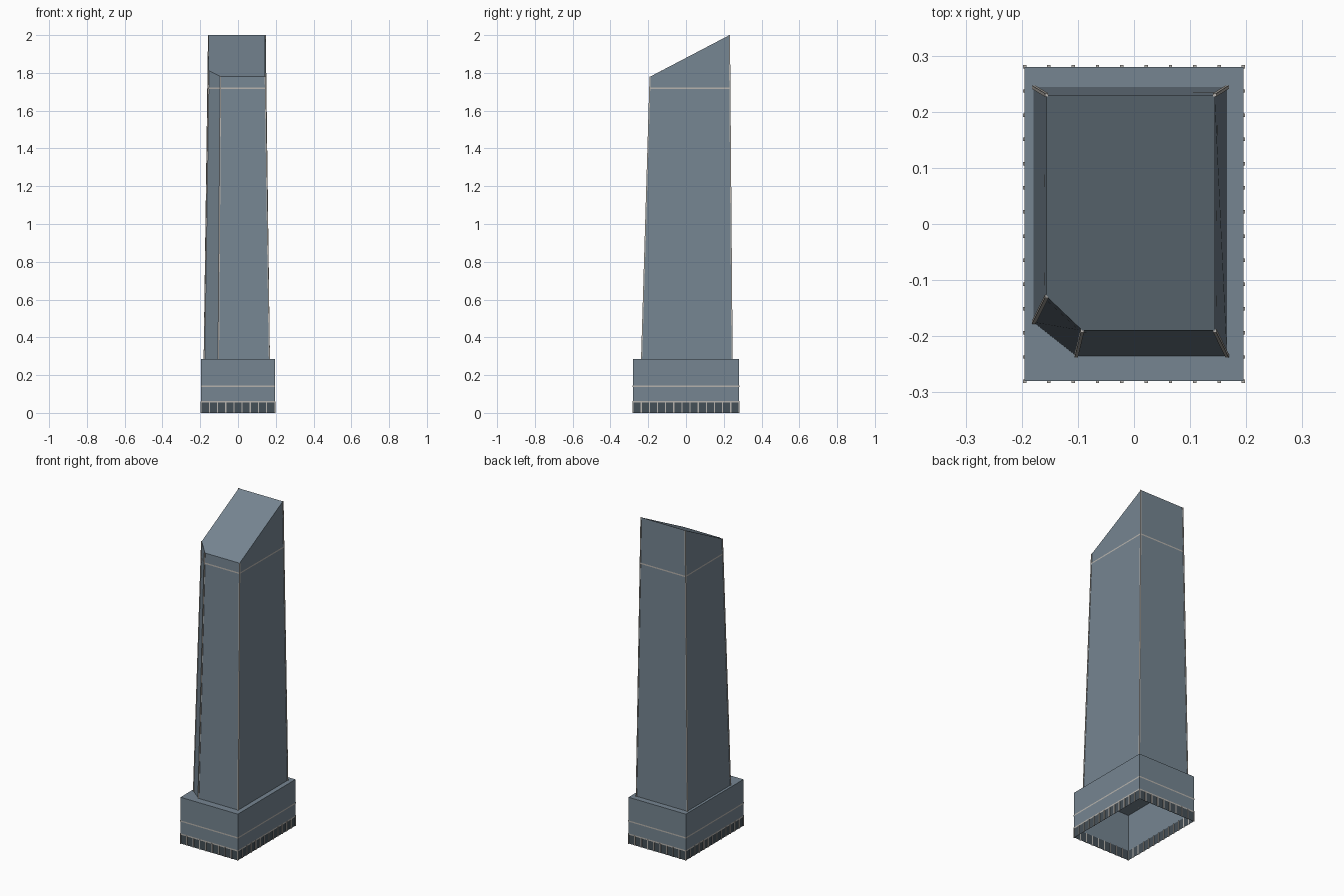
import bpy
from mathutils import Vector

cube = bpy.data.objects.get("Cube")
if cube:
    bpy.data.objects.remove(cube, do_unlink=True)


def material(name, rgb):
    m = bpy.data.materials.new(name)
    m.use_nodes = True
    colour = (*rgb, 1)
    m.diffuse_color = colour
    m.node_tree.nodes["Principled BSDF"].inputs["Base Color"].default_value = colour
    return m


GLASS = material("blue grey glass", (0.18, 0.235, 0.285))
DARK = material("dark lobby glass", (0.06, 0.08, 0.095))
TRIM = material("pale trim", (0.47, 0.45, 0.42))


def loft(name, low, high, mat, bottom=False, top=False):
    """Join two matching outlines with walls and optional end caps."""
    n = len(low)
    faces = [(i, (i + 1) % n, n + (i + 1) % n, n + i) for i in range(n)]
    if bottom:
        faces.append(tuple(reversed(range(n))))
    if top:
        faces.append(tuple(range(n, 2 * n)))
    mesh = bpy.data.meshes.new(name)
    mesh.from_pydata([tuple(p) for p in low + high], [], faces)
    mesh.materials.append(mat)
    obj = bpy.data.objects.new(name, mesh)
    bpy.context.collection.objects.link(obj)
    return obj


def rect(hx, hy, z, cx=0, cy=0):
    return [Vector((cx + sx * hx, cy + sy * hy, z))
            for sx, sy in ((-1, -1), (1, -1), (1, 1), (-1, 1))]


def grow(points, d):
    """Push an outline outward from its middle."""
    c = sum(points, Vector()) / len(points)
    return [p + (p - c).normalized() * d for p in points]


# Podium and lobby, open underneath
HX, HY, LOBBY, PODIUM = 0.195, 0.28, 0.06, 0.285
loft("lobby_walls", rect(HX - 0.001, HY - 0.001, 0), rect(HX - 0.001, HY - 0.001, LOBBY), DARK)
loft("podium", rect(HX, HY, LOBBY), rect(HX, HY, PODIUM), GLASS, top=True)
for name, z in (("lobby_band", LOBBY), ("podium_band", 0.14)):
    loft(name, rect(HX + 0.002, HY + 0.002, z - 0.004),
         rect(HX + 0.002, HY + 0.002, z + 0.004), TRIM)

# Lobby fins, evenly spaced on all four sides
FIN = 0.003
for i in range(10):
    x = -HX + 2 * HX * i / 9
    for side in (-1, 1):
        loft("lobby_fin", rect(FIN, FIN, 0, x, side * HY),
             rect(FIN, FIN, LOBBY, x, side * HY), TRIM, True, True)
for i in range(1, 13):
    y = -HY + 2 * HY * i / 13
    for side in (-1, 1):
        loft("lobby_fin", rect(FIN, FIN, 0, side * HX, y),
             rect(FIN, FIN, LOBBY, side * HX, y), TRIM, True, True)

# Tapered tower with one cut corner and a sloping roof
foot_plan = [(-0.103, -0.235), (0.166, -0.235), (0.166, 0.244),
             (-0.179, 0.244), (-0.179, -0.175)]
roof_plan = [(-0.092, -0.19), (0.144, -0.19), (0.144, 0.23),
             (-0.156, 0.23), (-0.156, -0.129)]
foot = [Vector((x, y, PODIUM)) for x, y in foot_plan]
roof = [Vector((x, y, 1.78 + (y + 0.19) * 0.22 / 0.42)) for x, y in roof_plan]
loft("tower", foot, roof, GLASS, top=True)


def tower_slice(z):
    return [a.lerp(b, (z - a.z) / (b.z - a.z)) for a, b in zip(foot, roof)]


# Tower band and corner trims
loft("tower_band", grow(tower_slice(1.715), 0.002),
     grow(tower_slice(1.723), 0.002), TRIM)
for a, b in zip(foot, roof):
    loft("corner_trim", rect(0.003, 0.003, a.z, a.x, a.y),
         rect(0.003, 0.003, b.z, b.x, b.y), TRIM, True, True)
